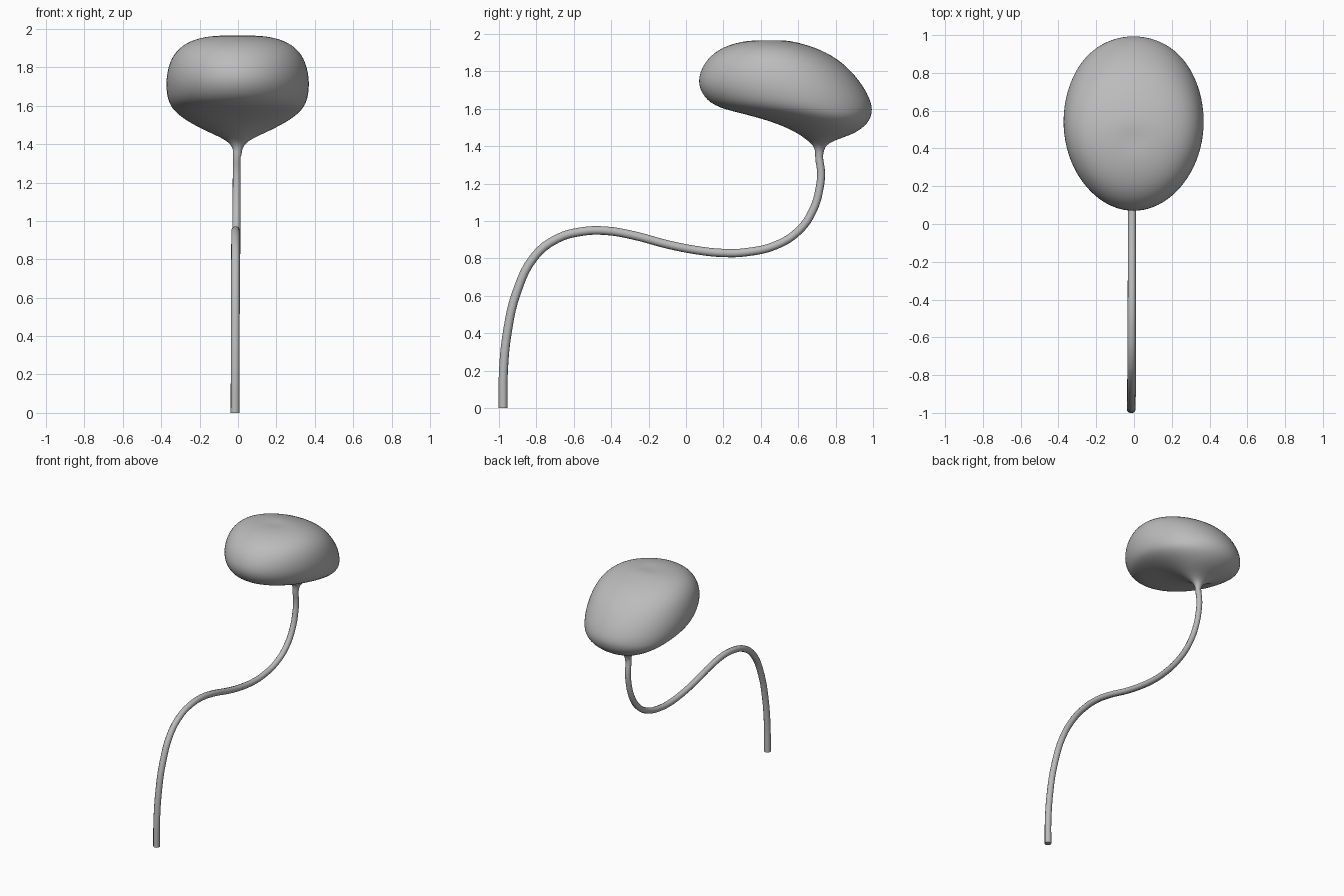
import bpy, bmesh, math

cube = bpy.data.objects.get("Cube")
if cube:
    bpy.data.objects.remove(cube, do_unlink=True)

grey = bpy.data.materials.new("plain grey")
grey.use_nodes = True
grey.diffuse_color = (0.5, 0.5, 0.5, 1)
grey.node_tree.nodes["Principled BSDF"].inputs["Base Color"].default_value = (0.5, 0.5, 0.5, 1)

# Stem: one swept S-shaped curve with a slight taper
path = [(-.978, 0), (-.976, .2), (-.953, .42), (-.905, .62), (-.81, .81), (-.69, .905),
        (-.56, .943), (-.43, .948), (-.28, .923), (-.1, .875), (.05, .845), (.2, .829),
        (.32, .833), (.48, .87), (.605, .95), (.68, 1.06), (.715, 1.18), (.722, 1.26),
        (.712, 1.34), (.713, 1.4)]
curve = bpy.data.curves.new("stem", "CURVE")
curve.dimensions = "3D"
curve.bevel_depth = .024
curve.bevel_resolution = 3
curve.use_fill_caps = True
curve.resolution_u = 4
spline = curve.splines.new("BEZIER")
spline.bezier_points.add(len(path) - 1)
for i, (p, (y, z)) in enumerate(zip(spline.bezier_points, path)):
    p.co = (-.015 + .01 * i / len(path), y, z)
    p.handle_left_type = p.handle_right_type = "AUTO"
    p.radius = 1 - .14 * i / len(path)
curve.materials.append(grey)
stem = bpy.data.objects.new("stem", curve)
bpy.context.collection.objects.link(stem)

# Cap: stacked egg-shaped rings (height, front y, back y, half width)
rings = [(1.34, .692, .732, .02), (1.385, .69, .738, .025), (1.415, .67, .76, .055),
         (1.44, .635, .82, .1), (1.47, .595, .91, .17), (1.52, .49, .975, .267),
         (1.565, .34, .996, .327), (1.605, .16, 1.003, .358), (1.66, .088, .988, .375),
         (1.745, .05, .94, .379), (1.85, .09, .845, .354), (1.92, .17, .72, .29),
         (1.955, .27, .6, .2), (1.967, .36, .53, .1)]
SIDES = 20
bm = bmesh.new()
loops = []
for z, front, back, half in rings:
    mid, depth = (front + back) / 2, (back - front) / 2
    loop = []
    for k in range(SIDES):
        a = math.tau * k / SIDES
        egg = 1 + .07 * math.sin(a)
        loop.append(bm.verts.new((-.002 + half * math.cos(a) * egg, mid + depth * math.sin(a), z)))
    loops.append(loop)
for low, high in zip(loops, loops[1:]):
    for k in range(SIDES):
        n = (k + 1) % SIDES
        bm.faces.new((low[k], low[n], high[n], high[k]))
# Shallow dimple closing the crown
centre = bm.verts.new((0, .445, 1.962))
for k in range(SIDES):
    bm.faces.new((loops[-1][k], loops[-1][(k + 1) % SIDES], centre))
mesh = bpy.data.meshes.new("cap")
bm.to_mesh(mesh)
bm.free()
mesh.materials.append(grey)
cap = bpy.data.objects.new("cap", mesh)
bpy.context.collection.objects.link(cap)
mesh.shade_smooth()
cap.modifiers.new("rounding", "SUBSURF").levels = 2
cap.modifiers["rounding"].render_levels = 2
